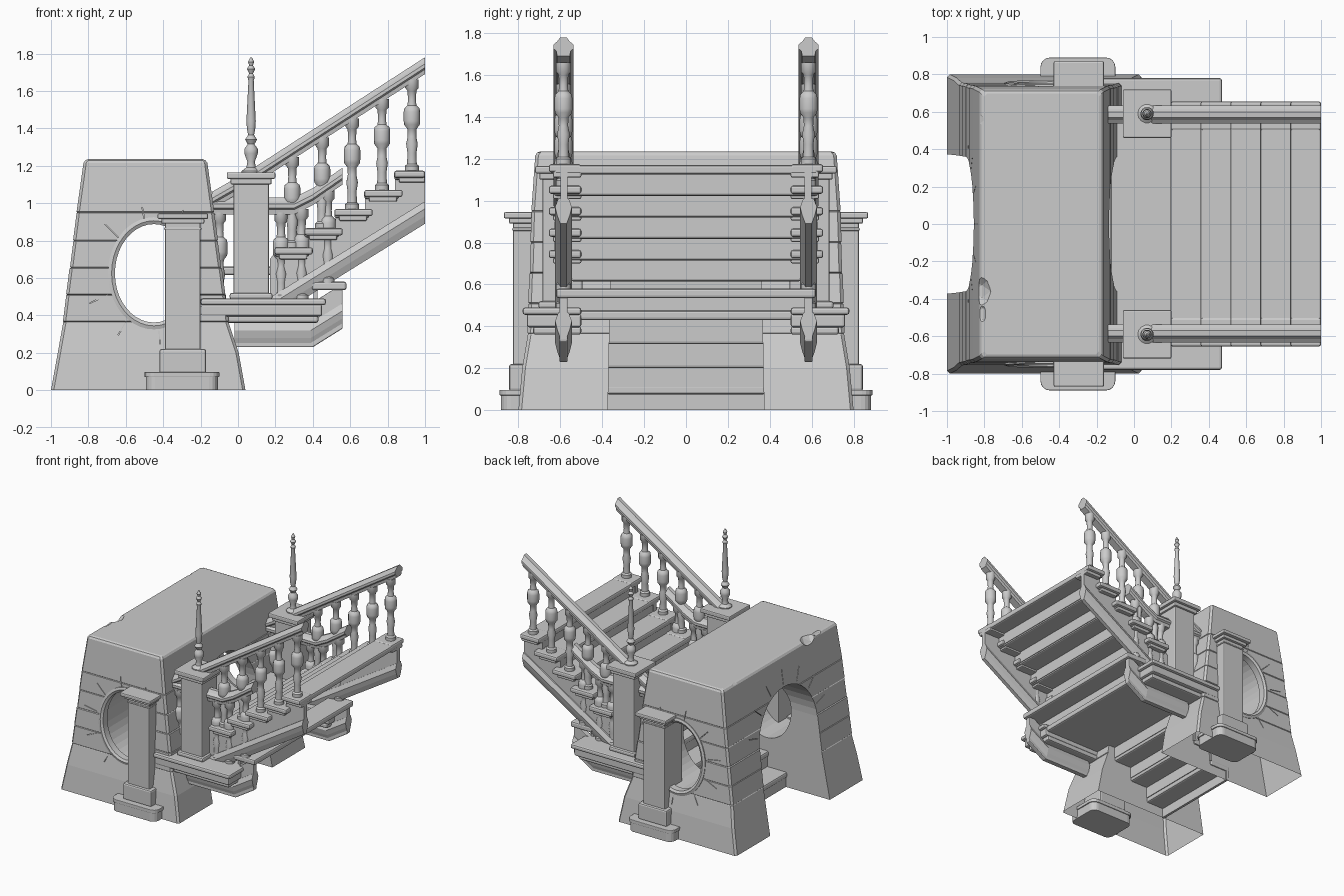
import bpy, bmesh, math, random
from mathutils import Vector, Matrix

if "Cube" in bpy.data.objects:
    bpy.data.objects.remove(bpy.data.objects["Cube"])

random.seed(4)


def make(name, bm, smooth=False, bevel=0):
    bmesh.ops.recalc_face_normals(bm, faces=bm.faces)
    me = bpy.data.meshes.new(name)
    bm.to_mesh(me)
    bm.free()
    ob = bpy.data.objects.new(name, me)
    bpy.context.collection.objects.link(ob)
    if bevel:
        m = ob.modifiers.new("bevel", 'BEVEL')
        m.width, m.segments, m.limit_method = bevel, 2, 'ANGLE'
    if smooth:
        bpy.ops.object.select_all(action='DESELECT')
        ob.select_set(True)
        bpy.context.view_layer.objects.active = ob
        bpy.ops.object.shade_smooth_by_angle(angle=math.radians(40))
    return ob


def add_box(bm, lo, hi):
    lo, hi = Vector(lo), Vector(hi)
    mat = Matrix.Translation((lo + hi) / 2) @ Matrix.Diagonal((*(hi - lo), 1))
    return bmesh.ops.create_cube(bm, size=1, matrix=mat)['verts']


def box(name, x0, x1, y0, y1, z0, z1, bevel=0.006):
    bm = bmesh.new()
    add_box(bm, (x0, y0, z0), (x1, y1, z1))
    return make(name, bm, bevel=bevel)


def loft(bm, rings, caps=True):
    n = len(rings[0])
    for a, b in zip(rings, rings[1:]):
        for k in range(n):
            bm.faces.new((a[k], a[(k + 1) % n], b[(k + 1) % n], b[k]))
    if caps:
        bm.faces.new(rings[0])
        bm.faces.new(rings[-1])


def prism(name, pts, a, b, axis='y', bevel=0):
    """Extrude a 2D outline: (x,z) along y or (y,z) along x."""
    bm = bmesh.new()
    co = (lambda p, t: (p[0], t, p[1])) if axis == 'y' else (lambda p, t: (t, p[0], p[1]))
    loft(bm, [[bm.verts.new(co(p, t)) for p in pts] for t in (a, b)])
    return make(name, bm, bevel=bevel)


def lathe(name, prof, x, y, z, h, n=14):
    """Revolve (radius, height fraction) points around a vertical axis."""
    bm = bmesh.new()
    loft(bm, [[bm.verts.new((x + r * math.cos(k * math.tau / n), y + r * math.sin(k * math.tau / n), z + t * h))
               for k in range(n)] for r, t in prof])
    return make(name, bm, smooth=True)


def sweep(name, path, section, y):
    """Sweep a (dy,dz) section along an (x,z) path."""
    bm = bmesh.new()
    loft(bm, [[bm.verts.new((x, y + dy, z + dz)) for dy, dz in section] for x, z in path])
    return make(name, bm)


def cut(ob, cutter):
    cutter.hide_render = True
    m = ob.modifiers.new("cut", 'BOOLEAN')
    m.operation, m.object, m.solver = 'DIFFERENCE', cutter, 'EXACT'
    me = bpy.data.meshes.new_from_object(ob.evaluated_get(bpy.context.evaluated_depsgraph_get()))
    ob.modifiers.clear()
    ob.data = me
    bpy.data.objects.remove(cutter)


# Tapered masonry block: levels are z, x min, x max, half depth
LEVELS = [(0, -1, .04, .80), (.22, -.96, .0, .78), (.36, -.935, -.05, .755),
          (.95, -.86, -.13, .735), (1.235, -.82, -.17, .715)]


def level(z):
    for a, b in zip(LEVELS, LEVELS[1:]):
        if z <= b[0]:
            t = (z - a[0]) / (b[0] - a[0])
            return [a[i] + (b[i] - a[i]) * t for i in (1, 2, 3)]
    return list(LEVELS[-1][1:])


rows = [(0, 0), (.2, 0), (.35, 0)]
for z in (.365, .51, .655, .80, .95):
    rows += [(z - .004, 0), (z, .005), (z + .004, 0)]
rows += [(1.215, 0), (1.229, .005), (1.235, .015)]
bm = bmesh.new()
rings, jit = [], 0
for z, inset in rows:
    x0, x1, hy = level(z)
    jit = random.uniform(-.004, .004) if inset else jit
    d = inset + jit
    x0, x1, hy, c = x0 + d, x1 - d, hy - d, .015
    rings.append([bm.verts.new((*p, z)) for p in (
        (x0 + c, -hy), (x1 - c, -hy), (x1, -hy + c), (x1, hy - c),
        (x1 - c, hy), (x0 + c, hy), (x0, hy - c), (x0, -hy + c))])
loft(bm, rings)
block = make("masonry_block", bm)

# Arched passage, side ovals, fine stone joints and chipped edges
arch = [(-.375, -.1), (.375, -.1)] + [(.36 * math.cos(a * math.pi / 20), .64 + .36 * math.sin(a * math.pi / 20))
                                      for a in range(21)]
cut(block, prism("arch_cutter", arch, -1.3, .3, 'x'))
OX, OZ, RX, RZ = -.45, .625, .22, .275
ellipse = [(OX + RX * math.cos(k * math.tau / 36), OZ + RZ * math.sin(k * math.tau / 36)) for k in range(36)]
cut(block, prism("oval_cutter", ellipse, -1.2, 1.2))
bm = bmesh.new()
for k in range(7):
    a = math.radians(15 + 25 * k)
    v = add_box(bm, (-.02, -.002, .38), (.02, .002, .49))
    bmesh.ops.transform(bm, verts=v, matrix=Matrix.Translation((level(.64 + .44 * math.sin(a))[0] - .012, 0, .64))
                        @ Matrix.Rotation(a - math.pi / 2, 4, 'X'))
    for s in (-1, 1):
        a2 = math.radians(100 + 35 * (k - 1))
        zc = OZ + .34 * math.sin(a2)
        v = add_box(bm, (.27, -.02, -.002), (.38, .02, .002))
        bmesh.ops.transform(bm, verts=v, matrix=Matrix.Translation((OX, s * (level(zc)[2] + .014), OZ))
                            @ Matrix.Rotation(-a2, 4, 'Y'))
cut(block, make("joint_cutter", bm))
for p, r in (((-.86, -.36, 1.29), .11), ((-.87, .56, 1.29), .09), ((-.85, -.48, 1.31), .1)):
    bm = bmesh.new()
    bmesh.ops.create_icosphere(bm, subdivisions=2, radius=r, matrix=Matrix.Translation(p))
    cut(block, make("chip_cutter", bm))
# The feet are open underneath
bm = bmesh.new()
bm.from_mesh(block.data)
under = [f for f in bm.faces if all(v.co.z < .001 for v in f.verts)]
bmesh.ops.delete(bm, geom=under, context='FACES_ONLY')
bm.to_mesh(block.data)
bm.free()

# Steps inside the arch, then the landing and the lower and upper flights
STEP = [(-.62, -.46, .12, .38), (-.46, -.30, .245, .38), (-.30, -.14, .36, .38),
        (-.14, .42, .475, .56), (.40, .56, .58, .62), (-.12, .2, .66, .55)]
STEP += [(.2 + .16 * i, .36 + .16 * i, .76 + .1025 * i, .63) for i in range(5)]
for i, (x0, x1, z, hy) in enumerate(STEP):
    t = .045
    box("tread", x0 - .005, min(x1 + .02, 1), -hy, hy, z - t, z, .012)
    low = 0 if i == 0 else z - .135
    box("riser", x0 + .005, x0 + .025, -min(hy, .58), min(hy, .58), low, z - t + .005, 0)

BAL = [(.037, 0), (.037, .06), (.026, .08), (.024, .2), (.031, .3), (.023, .38), (.024, .46), (.042, .51),
       (.044, .55), (.044, .65), (.04, .69), (.024, .72), (.021, .78), (.024, .88), (.036, .91), (.036, 1)]
FIN = [(.05, 0), (.05, .02), (.025, .05), (.02, .1), (.036, .17), (.036, .21), (.018, .25), (.032, .29),
       (.016, .33), (.022, .38), (.025, .45), (.014, .8), (.02, .83), (.01, .86), (.022, .9), (.01, .93),
       (.016, .96), (.004, 1)]
RAIL = [(-.03, -.09), (.03, -.09), (.034, -.065), (.048, -.055), (.048, -.035), (.03, -.02), (.015, 0),
        (-.015, 0), (-.03, -.02), (-.048, -.035), (-.048, -.055), (-.034, -.065)]
STR = [(-.025, .01), (.025, .01), (.04, -.03), (.03, -.07), (.015, -.11), (-.015, -.11), (-.03, -.07), (-.04, -.03)]

for s in (-1, 1):
    Y = s * .585

    def side(name, x0, x1, a, b, z0, z1, bevel=.008):
        return box(name, x0, x1, min(s * a, s * b), max(s * a, s * b), z0, z1, bevel)

    # Pilaster column beside the oval, plinth rounded at its corners only
    r, plan = .05, []
    for cx, cy, a0 in ((-.15, .84, 0), (-.45, .84, 90), (-.45, .65, 180), (-.15, .65, 270)):
        plan += [(cx + r * math.cos(math.radians(a0 + 22.5 * k)), s * (cy + r * math.sin(math.radians(a0 + 22.5 * k))))
                 for k in range(5)]
    for name, f, z0, z1 in (("column_plinth", 1, .07, .097), ("plinth_foot", .96, 0, .075)):
        bm = bmesh.new()
        loft(bm, [[bm.verts.new((-.3 + (x + .3) * f, s * .745 + (y - s * .745) * f, z)) for x, y in plan]
                  for z in (z0, z1)])
        make(name, bm, bevel=.004)
    side("column_base", -.42, -.17, .6, .845, .09, .22, .012)
    side("column_shaft", -.39, -.2, .6, .825, .2, .9)
    side("column_collar", -.395, -.195, .6, .83, .855, .872)
    side("column_neck", -.41, -.18, .6, .845, .89, .92)
    side("column_capital", -.43, -.16, .6, .87, .915, .945)

    # Oval rim, following the leaning wall
    bm = bmesh.new()
    rim = []
    for k in range(40):
        a = k * math.tau / 40
        rim.append([bm.verts.new((OX + (RX + d) * math.cos(a), s * (level(OZ + RZ * math.sin(a))[2] + e),
                                  OZ + (RZ + d) * math.sin(a)))
                    for d, e in ((-.012, -.05), (-.012, .004), (.006, .014), (.025, .008), (.025, -.05))])
    loft(bm, rim + rim[:1], caps=False)
    make("oval_rim", bm, smooth=True)

    # Moulded side platform carrying the newel post
    side("platform_top", -.2, .47, .5, .78, .455, .49, .012)
    side("platform_band", -.2, .45, .5, .76, .395, .46, .012)
    side("platform_foot", -.2, .43, .5, .73, .36, .4, .012)
    side("newel_base", -.045, .185, .475, .705, .485, .52, .012)
    side("newel_post", -.025, .165, .495, .685, .5, 1.12)
    side("newel_neck", -.04, .18, .48, .7, 1.1, 1.135)
    side("newel_cap", -.06, .2, .46, .72, 1.13, 1.165)
    lathe("finial", FIN, .07, s * .59, 1.16, .62)

    # Handrails and stringers
    sweep("upper_handrail", [(-.14, 1.06), (.07, 1.18), (1, 1.78)], RAIL, Y)
    sweep("lower_handrail", [(-.14, 1.03), (.3, 1.03), (.4, 1.08), (.56, 1.19)], RAIL, Y)
    sweep("upper_stringer", [(.17, .485), (1, 1.0)], STR, Y)
    prism("lower_stringer", [(-.02, .23), (.4, .23), (.56, .33), (.56, .57), (.4, .47), (-.02, .4)],
          s * .565, s * .605, bevel=.006)
    sweep("lower_stringer_band", [(-.02, .35), (.39, .35), (.56, .455)], STR, Y)

    # Stepped web between stringer and treads
    web = [(.17, .47), (1, .98)]
    for x0, x1, z, _ in reversed(STEP[6:]):
        web += [(x1, z - .02), (x0, z - .02)]
    prism("stair_web", web + [(.17, .7)], s * .565, s * .60)

    # Balusters with projecting tread ends
    for i in range(5):
        x, z = .29 + .16 * i, .76 + .1025 * i
        top = 1.78 + .645 * (x - 1) - .075
        side("tread_end", x - .095, min(x + .11, 1), .5, .655, z - .035, z + .004, .012)
        side("tread_moulding", x - .07, min(x + .08, 1), .5, .635, z - .06, z - .03)
        lathe("baluster", BAL, x, Y, z, top - z)
    for x, z, top in ((-.1, .48, .95), (.23, .48, .95), (.34, .48, .97), (.48, .57, 1.07)):
        lathe("lower_baluster", BAL, x, Y, z, top - z)
